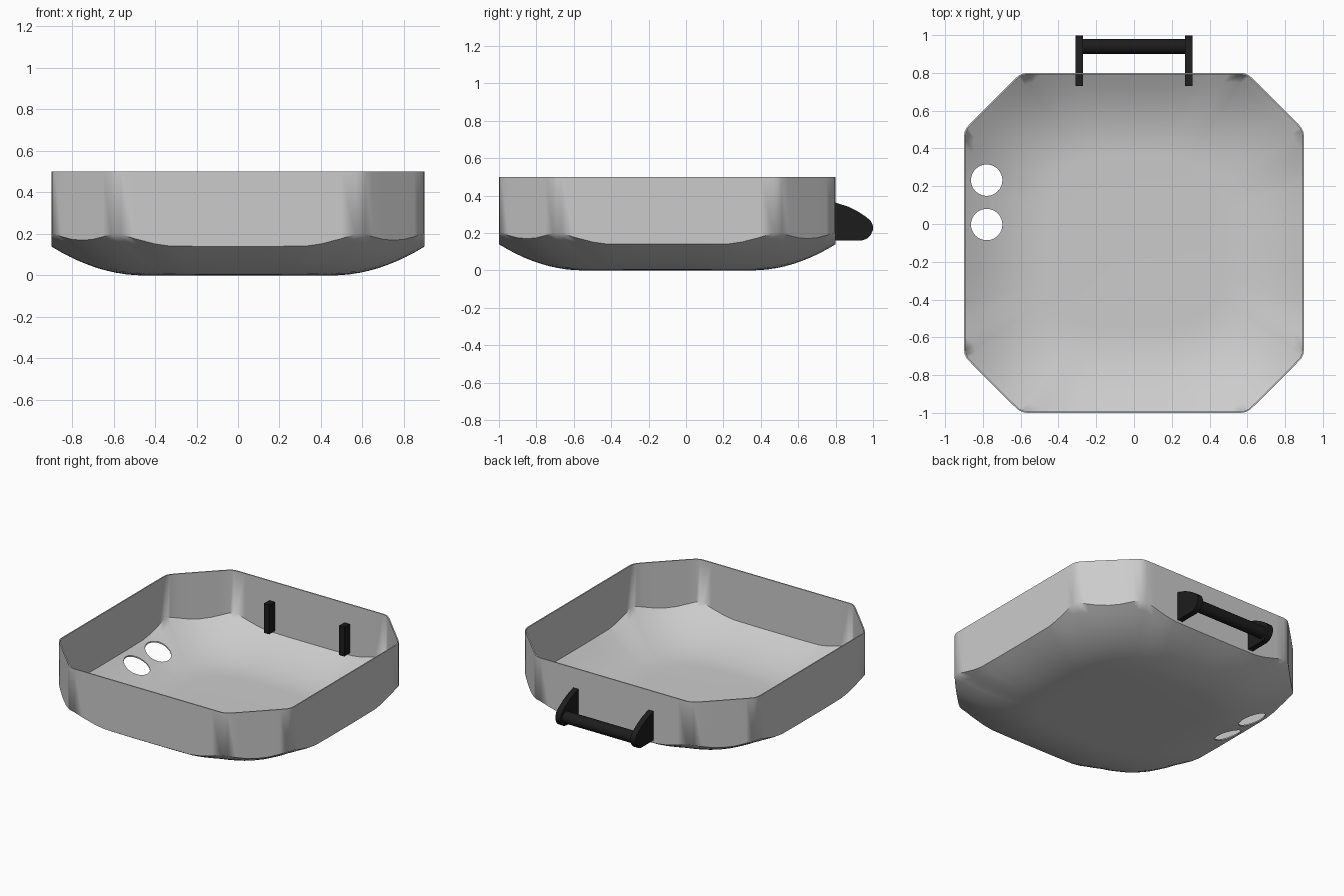
import bpy, bmesh, math

if "Cube" in bpy.data.objects:
    bpy.data.objects.remove(bpy.data.objects["Cube"])

CY = -0.1  # tray centre in y


def add_object(name, bm, mat=None):
    bmesh.ops.recalc_face_normals(bm, faces=bm.faces[:])
    me = bpy.data.meshes.new(name)
    bm.to_mesh(me)
    bm.free()
    ob = bpy.data.objects.new(name, me)
    bpy.context.collection.objects.link(ob)
    if mat:
        me.materials.append(mat)
    return ob


def activate(ob):
    bpy.ops.object.select_all(action='DESELECT')
    ob.select_set(True)
    bpy.context.view_layer.objects.active = ob


def shade(ob, deg):
    activate(ob)
    bpy.ops.object.shade_smooth_by_angle(angle=math.radians(deg))


black = bpy.data.materials.new("black")
black.diffuse_color = (0.012, 0.012, 0.012, 1)
black.use_nodes = True
black.node_tree.nodes["Principled BSDF"].inputs["Base Color"].default_value = black.diffuse_color

# Tray outline: an eighth of the octagon with its lower wall edge height, mirrored and rotated
eighth = [(.9, 0, .14), (.9, .15, .14), (.9, .33, .142), (.9, .4, .152), (.9, .5, .178),
          (.9, .565, .198), (.896, .59, .2), (.885, .612, .198), (.85, .65, .187),
          (.8, .7, .174), (.75, .75, .17)]
quarter = eighth + [(y, x, z) for x, y, z in reversed(eighth[1:-1])]
outline = []
for k in range(4):
    c, s = [(1, 0), (0, 1), (-1, 0), (0, -1)][k]
    outline += [(x * c - y * s, x * s + y * c, z) for x, y, z in quarter]


def floor_point(p, t):
    # Blend from a rounded flat centre (t=0) to the outline (t=1) along a curved rise
    x, y, z = p
    r = 0.45 / (abs(x) ** 4 + abs(y) ** 4) ** 0.25
    k = r + (1 - r) * t
    return (x * k, y * k + CY, z * t * t)


# Tray shell: rim, wall and curved floor
bm = bmesh.new()
rings = [[bm.verts.new((x, y + CY, 0.5)) for x, y, z in outline]]
steps = 10
for i in range(steps + 1):
    rings.append([bm.verts.new(floor_point(p, 1 - i / steps)) for p in outline])
n = len(outline)
for a, b in zip(rings, rings[1:]):
    for i in range(n):
        j = (i + 1) % n
        bm.faces.new((a[i], b[i], b[j], a[j]))
bm.faces.new(rings[-1][::-1])
bmesh.ops.recalc_face_normals(bm, faces=bm.faces[:])
if rings[0][0].link_faces[0].normal.dot(rings[0][0].co) < 0:
    bmesh.ops.reverse_faces(bm, faces=bm.faces[:])
me = bpy.data.meshes.new("tray")
bm.to_mesh(me)
bm.free()
tray = bpy.data.objects.new("tray", me)
bpy.context.collection.objects.link(tray)
solid = tray.modifiers.new("thickness", 'SOLIDIFY')
solid.thickness = 0.008
solid.offset = -1

# Two round holes through the floor
bm = bmesh.new()
for y in (0.232, -0.003):
    g = bmesh.ops.create_cone(bm, cap_ends=True, segments=48, radius1=.083, radius2=.083, depth=0.6)
    bmesh.ops.translate(bm, verts=g['verts'], vec=(-0.78, y, 0.1))
cutter = add_object("hole_cutter", bm)
cutter.hide_render = True
cut = tray.modifiers.new("holes", 'BOOLEAN')
cut.operation = 'DIFFERENCE'
cut.solver = 'EXACT'
cut.object = cutter
activate(tray)
for m in ("thickness", "holes"):
    bpy.ops.object.modifier_apply(modifier=m)
bpy.data.objects.remove(cutter)
shade(tray, 56)

# Handle brackets: side profile (y, z) extruded along x
profile = [(.73, .16), (.94, .16), (.965, .168), (.987, .188), (.999, .215), (.999, .24),
           (.988, .265), (.96, .288), (.92, .314), (.87, .34), (.8, .362), (.73, .366)]
for name, cx in (("left_bracket", -0.29), ("right_bracket", 0.29)):
    bm = bmesh.new()
    f = bm.faces.new([bm.verts.new((cx - 0.02, y, z)) for y, z in profile])
    ext = bmesh.ops.extrude_face_region(bm, geom=[f])['geom']
    bmesh.ops.translate(bm, verts=[v for v in ext if isinstance(v, bmesh.types.BMVert)],
                        vec=(0.04, 0, 0))
    shade(add_object(name, bm, black), 35)

# Handle bar
bpy.ops.mesh.primitive_cylinder_add(vertices=32, radius=.04, depth=.58,
                                    location=(0, .94, .22), rotation=(0, math.pi / 2, 0))
bar = bpy.context.object
bar.name = "handle_bar"
bar.data.materials.append(black)
shade(bar, 35)
